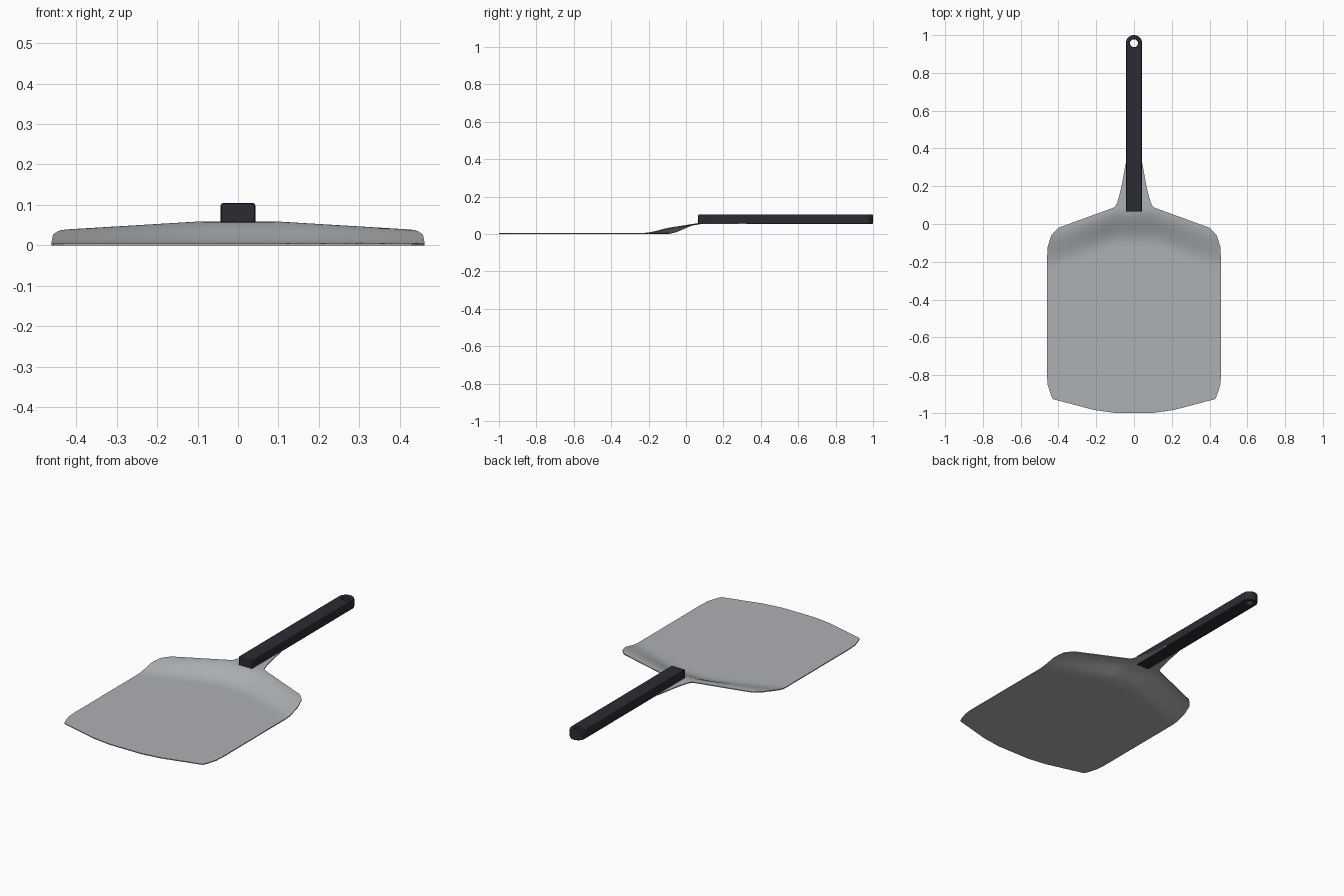
import bpy, bmesh, math

if "Cube" in bpy.data.objects:
    bpy.data.objects.remove(bpy.data.objects["Cube"])

def material(name, rgb):
    m = bpy.data.materials.new(name)
    m.diffuse_color = (*rgb, 1)
    m.use_nodes = True
    m.node_tree.nodes["Principled BSDF"].inputs["Base Color"].default_value = m.diffuse_color
    return m

STEEL = material("brushed_steel", (0.42, 0.44, 0.455))
BLACK = material("black_handle", (0.024, 0.025, 0.034))

def finish(name, bm, mat, angle):
    bmesh.ops.recalc_face_normals(bm, faces=bm.faces)
    me = bpy.data.meshes.new(name)
    bm.to_mesh(me)
    bm.free()
    me.materials.append(mat)
    ob = bpy.data.objects.new(name, me)
    bpy.context.collection.objects.link(ob)
    bpy.ops.object.select_all(action='DESELECT')
    ob.select_set(True)
    bpy.context.view_layer.objects.active = ob
    bpy.ops.object.shade_smooth_by_angle(angle=math.radians(angle))
    return ob

# Blade: half-width outline (y, x) from the front lip to the tang
OUTLINE = [(-1.0, 0.10), (-0.985, 0.21), (-0.927, 0.43), (-0.90, 0.442), (-0.85, 0.457),
           (-0.80, 0.461), (-0.20, 0.461), (-0.12, 0.457), (-0.06, 0.438), (-0.02, 0.40),
           (0.035, 0.25), (0.075, 0.14), (0.09, 0.10), (0.11, 0.09), (0.15, 0.078),
           (0.20, 0.066), (0.26, 0.055), (0.32, 0.044), (0.33, 0.03)]
THICK = 0.005

def height(x, y):
    # rear shoulder sweeps up, sooner at the sides than in the middle
    a = min(max((abs(x) - 0.10) / 0.30, 0), 1.2)
    edge = 0.09 - 0.11 * a
    top = 0.054 - 0.018 * a
    t = min(max((y - edge + 0.19) / 0.18, 0), 1)
    return top * t * t * (3 - 2 * t)

rows = [OUTLINE[0]]
for (y0, w0), (y1, w1) in zip(OUTLINE, OUTLINE[1:]):
    n = max(1, math.ceil((y1 - y0) / 0.03))
    rows += [(y0 + (y1 - y0) * i / n, w0 + (w1 - w0) * i / n) for i in range(1, n + 1)]

COLS = 32
bm = bmesh.new()
sheets = []
for dz in (0, THICK):
    sheets.append([[bm.verts.new((w * (2 * c / COLS - 1), y,
                                  height(w * (2 * c / COLS - 1), y) + dz))
                    for c in range(COLS + 1)] for y, w in rows])
for g in sheets:
    for r in range(len(rows) - 1):
        for c in range(COLS):
            bm.faces.new((g[r][c], g[r][c + 1], g[r + 1][c + 1], g[r + 1][c]))

# Thin rim joining the two sheets
def rim(g):
    return (g[0] + [r[-1] for r in g[1:]] + g[-1][-2::-1] + [r[0] for r in g[-2:0:-1]])

lo, hi = rim(sheets[0]), rim(sheets[1])
for i in range(len(lo)):
    j = (i + 1) % len(lo)
    bm.faces.new((lo[i], lo[j], hi[j], hi[i]))
finish("blade", bm, STEEL, 40)

# Handle: straight bar with a round end
R, YC = 0.043, 0.957
pts = [(-R, 0.065), (R, 0.065)]
pts += [(R * math.cos(math.pi * i / 16), YC + R * math.sin(math.pi * i / 16)) for i in range(17)]
bm = bmesh.new()
face = bm.faces.new([bm.verts.new((x, y, 0.052)) for x, y in pts])
ext = bmesh.ops.extrude_face_region(bm, geom=[face])
bmesh.ops.translate(bm, vec=(0, 0, 0.053),
                    verts=[v for v in ext["geom"] if isinstance(v, bmesh.types.BMVert)])
handle = finish("handle", bm, BLACK, 35)

# Hanging hole, cut straight through
bm = bmesh.new()
bmesh.ops.create_cone(bm, cap_ends=True, segments=24, radius1=0.021, radius2=0.021, depth=0.3)
bmesh.ops.translate(bm, vec=(0, YC, 0.08), verts=bm.verts)
cutter = finish("hole_cutter", bm, BLACK, 35)
cutter.hide_render = True

cut = handle.modifiers.new("hole", 'BOOLEAN')
cut.operation = 'DIFFERENCE'
cut.solver = 'EXACT'
cut.object = cutter
soft = handle.modifiers.new("soft_edges", 'BEVEL')
soft.width = 0.007
soft.segments = 2
soft.limit_method = 'ANGLE'
soft.angle_limit = math.radians(40)

bpy.context.view_layer.objects.active = handle
for m in ("hole", "soft_edges"):
    bpy.ops.object.modifier_apply(modifier=m)
bpy.data.objects.remove(cutter, do_unlink=True)
bpy.ops.object.select_all(action='DESELECT')
handle.select_set(True)
bpy.ops.object.shade_smooth_by_angle(angle=math.radians(35))
